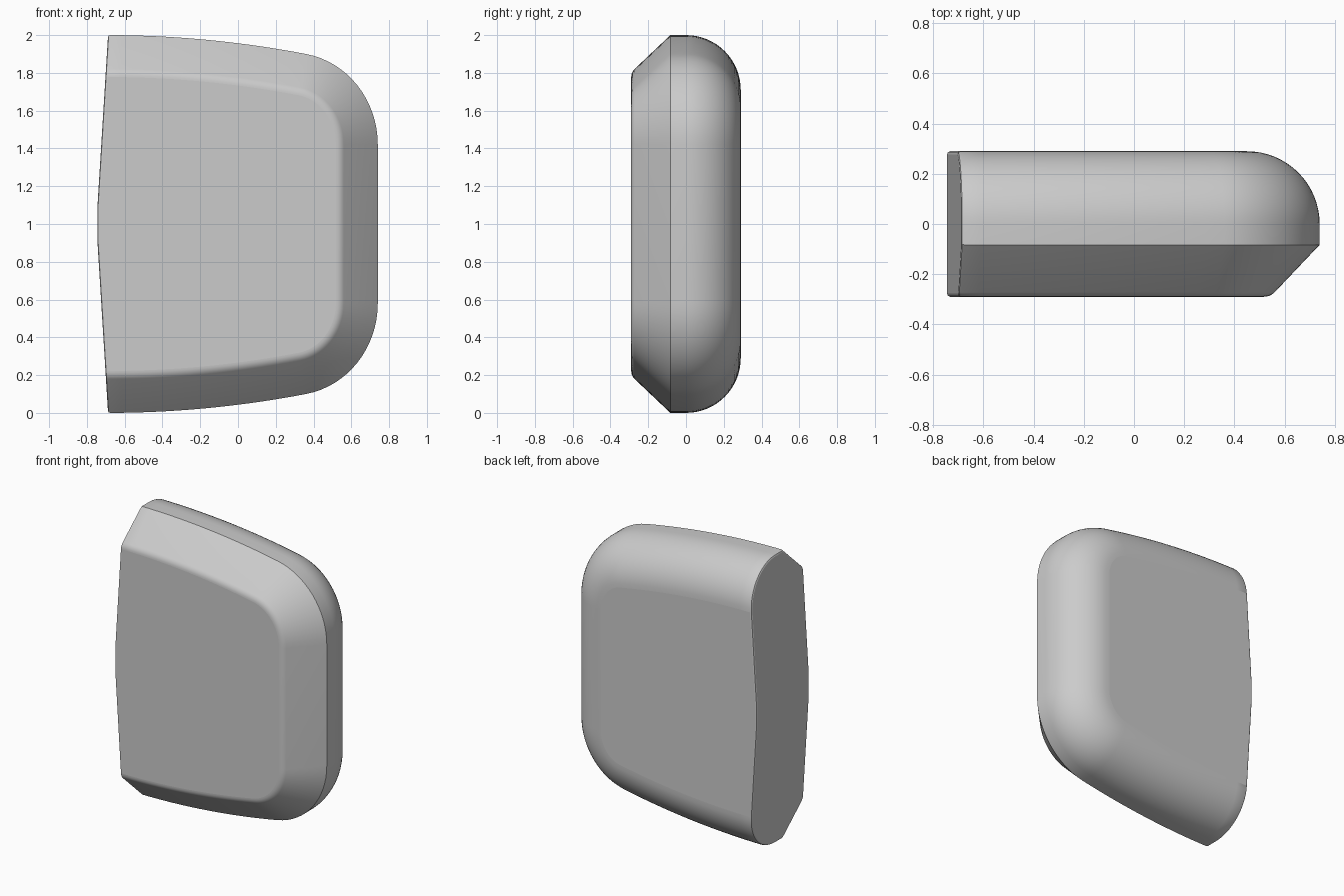
import bpy, bmesh, math
from mathutils import Vector

if "Cube" in bpy.data.objects:
    bpy.data.objects.remove(bpy.data.objects["Cube"])

LEFT, RIGHT, DEPTH = -0.745, 0.74, 0.29
MID = 0.08                     # half height of the flat strip on the left end


def left_x(z):
    """Left end leans in slightly above and below its middle strip."""
    return LEFT + 0.057 * max(0.0, abs(z - 1) - MID) / (1 - MID)


def upper_outline():
    """Points (x, z) and outward normals: crowned top edge, then rounded corner."""
    pts = []
    for i in range(15):
        t = i / 14
        x = -0.69 + 1.05 * t
        pts.append((Vector((x, 2 - 0.1 * t * t)), Vector((0.19 * t, 1)).normalized()))
    a, d = Vector((0.36, 1.90)), Vector((RIGHT, 1.42))
    corner = Vector((RIGHT, 1.828))
    b, c = a.lerp(corner, 0.58), d.lerp(corner, 0.58)
    for i in range(1, 17):
        t = i / 16
        s = 1 - t
        p = a * s**3 + b * 3 * s * s * t + c * 3 * s * t * t + d * t**3
        g = (b - a) * s * s + (c - b) * 2 * s * t + (d - c) * t * t
        pts.append((p, Vector((-g.y, g.x)).normalized()))
    return pts


# Full outline: upper half, then its mirror below z = 1
upper = upper_outline()
lower = [(Vector((p.x, 2 - p.y)), Vector((n.x, -n.y))) for p, n in reversed(upper)]
outline = upper + lower

# Edge section (inset, y): softened front rim, flat chamfer, full round to the back
section = []
r = 0.06
for i in range(6):
    a = math.radians(45 * i / 5)
    section.append((0.222 - r * math.sin(a), -DEPTH + r * (1 - math.cos(a))))
section.append((0.0, -0.083))
for i in range(17):
    a = math.radians(90 * i / 16)
    section.append((DEPTH * (1 - math.cos(a)), DEPTH * math.sin(a)))

# Loft the outline along the section
bm = bmesh.new()
rings = []
for inset, y in section:
    ring = []
    for k, (p, n) in enumerate(outline):
        q = p - n * inset
        x = left_x(q.y) if k in (0, len(outline) - 1) else q.x
        ring.append(bm.verts.new((x, y, q.y)))
    rings.append(ring)
for r0, r1 in zip(rings, rings[1:]):
    for k in range(len(outline) - 1):
        bm.faces.new((r0[k], r0[k + 1], r1[k + 1], r1[k]))

# Front and back faces, and the three-part left end
ft, fb, bt, bb = (bm.verts.new((LEFT, y, 1 + s * MID))
                  for y in (-DEPTH, DEPTH) for s in (1, -1))
bm.faces.new(rings[0] + [fb, ft])
bm.faces.new(rings[-1] + [bb, bt])
bm.faces.new([ring[0] for ring in rings] + [bt, ft])
bm.faces.new([ring[-1] for ring in rings] + [bb, fb])
bm.faces.new((ft, fb, bb, bt))
bmesh.ops.recalc_face_normals(bm, faces=bm.faces[:])

# Small rounding around the rim of the left end
rim = [e for e in bm.edges if e.calc_face_angle(0) > 1.0]
bmesh.ops.bevel(bm, geom=rim, offset=0.012, segments=2, profile=0.5,
                affect='EDGES', clamp_overlap=False)
bmesh.ops.recalc_face_normals(bm, faces=bm.faces[:])

mesh = bpy.data.meshes.new("rounded_block")
bm.to_mesh(mesh)
bm.free()
block = bpy.data.objects.new("rounded_block", mesh)
bpy.context.collection.objects.link(block)

grey = bpy.data.materials.new("light_grey")
grey.diffuse_color = (0.6, 0.6, 0.6, 1)
grey.use_nodes = True
grey.node_tree.nodes["Principled BSDF"].inputs["Base Color"].default_value = grey.diffuse_color
mesh.materials.append(grey)

# Smooth rounding, flat large faces
bpy.context.view_layer.objects.active = block
block.select_set(True)
bpy.ops.object.shade_smooth_by_angle(angle=math.radians(30))
for f in mesh.polygons:
    if f.area > 0.05 and (abs(f.normal.y) > 0.99 or f.normal.x < -0.9):
        f.use_smooth = False
